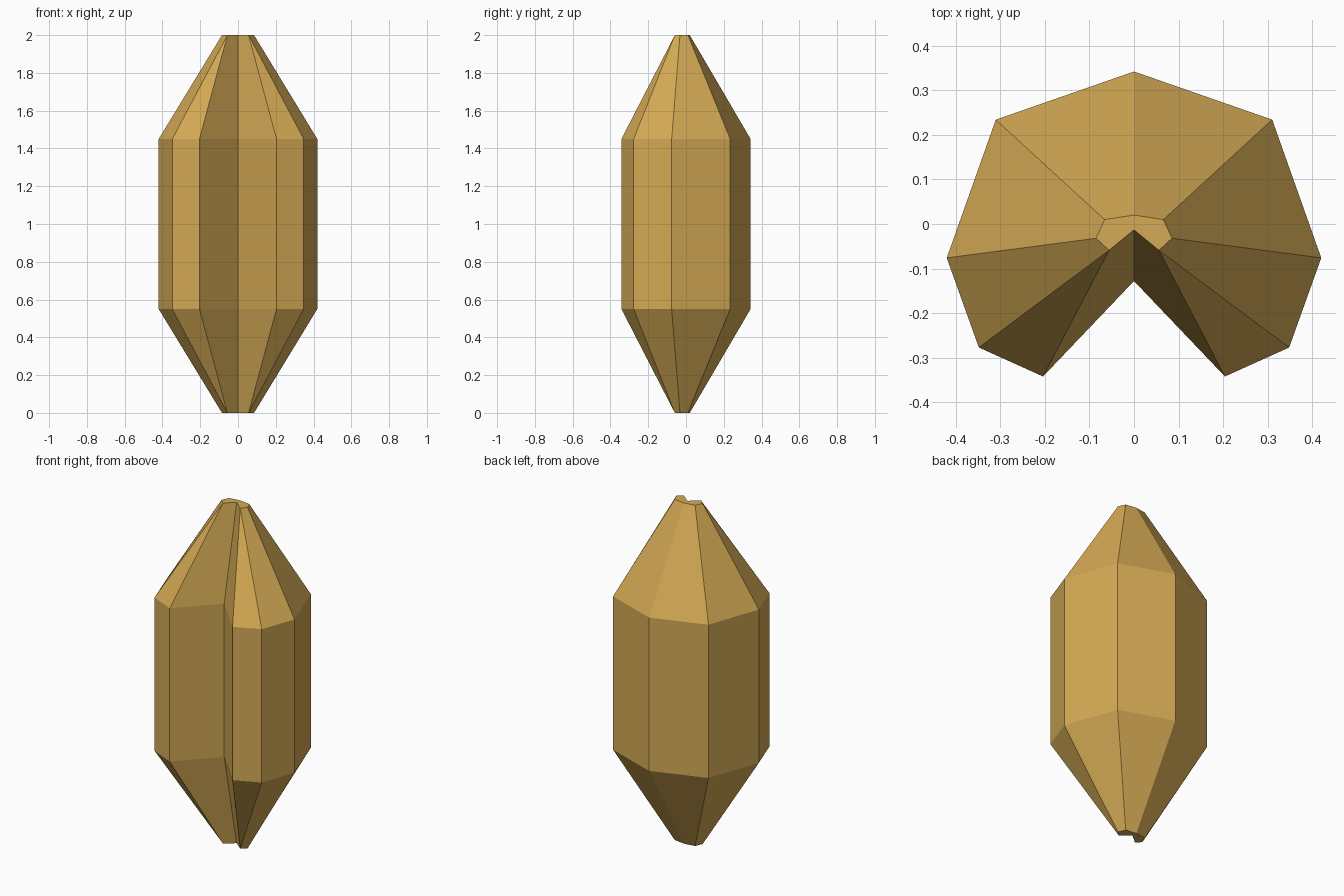
import bpy, bmesh

if "Cube" in bpy.data.objects:
    bpy.data.objects.remove(bpy.data.objects["Cube"])

# Right half of the notched cross-sections, from back centre to front notch
BODY = [(0, 0.342), (0.31, 0.234), (0.42, -0.076), (0.348, -0.277), (0.204, -0.342), (0, -0.128)]
TIP = [(0, 0.02), (0.066, 0.01), (0.085, -0.032), (0.056, -0.059), (0.056, -0.059), (0, -0.013)]


def full_ring(half):
    """Mirror a half profile across x = 0 into a closed ring."""
    return half + [(-x, y) for x, y in half[-2:0:-1]]


# Stack of rings: lower tip, body bottom, body top, upper tip
bm = bmesh.new()
levels = [(TIP, 0), (BODY, 0.55), (BODY, 1.45), (TIP, 2)]
rings = [[bm.verts.new((x, y, z)) for x, y in full_ring(half)] for half, z in levels]

# Side walls
n = len(rings[0])
for low, high in zip(rings, rings[1:]):
    for i in range(n):
        j = (i + 1) % n
        bm.faces.new((low[i], low[j], high[j], high[i]))

# End caps
bm.faces.new(rings[0])
bm.faces.new(rings[-1])

# Front ridges meet in one corner at each tip
bmesh.ops.remove_doubles(bm, verts=bm.verts, dist=0.0005)
bmesh.ops.recalc_face_normals(bm, faces=bm.faces)

mesh = bpy.data.meshes.new("notched_crystal")
bm.to_mesh(mesh)
bm.free()
crystal = bpy.data.objects.new("notched_crystal", mesh)
bpy.context.collection.objects.link(crystal)

# Golden colour
gold = bpy.data.materials.new("gold")
gold.diffuse_color = (0.66, 0.40, 0.09, 1)
gold.use_nodes = True
gold.node_tree.nodes["Principled BSDF"].inputs["Base Color"].default_value = gold.diffuse_color
mesh.materials.append(gold)
